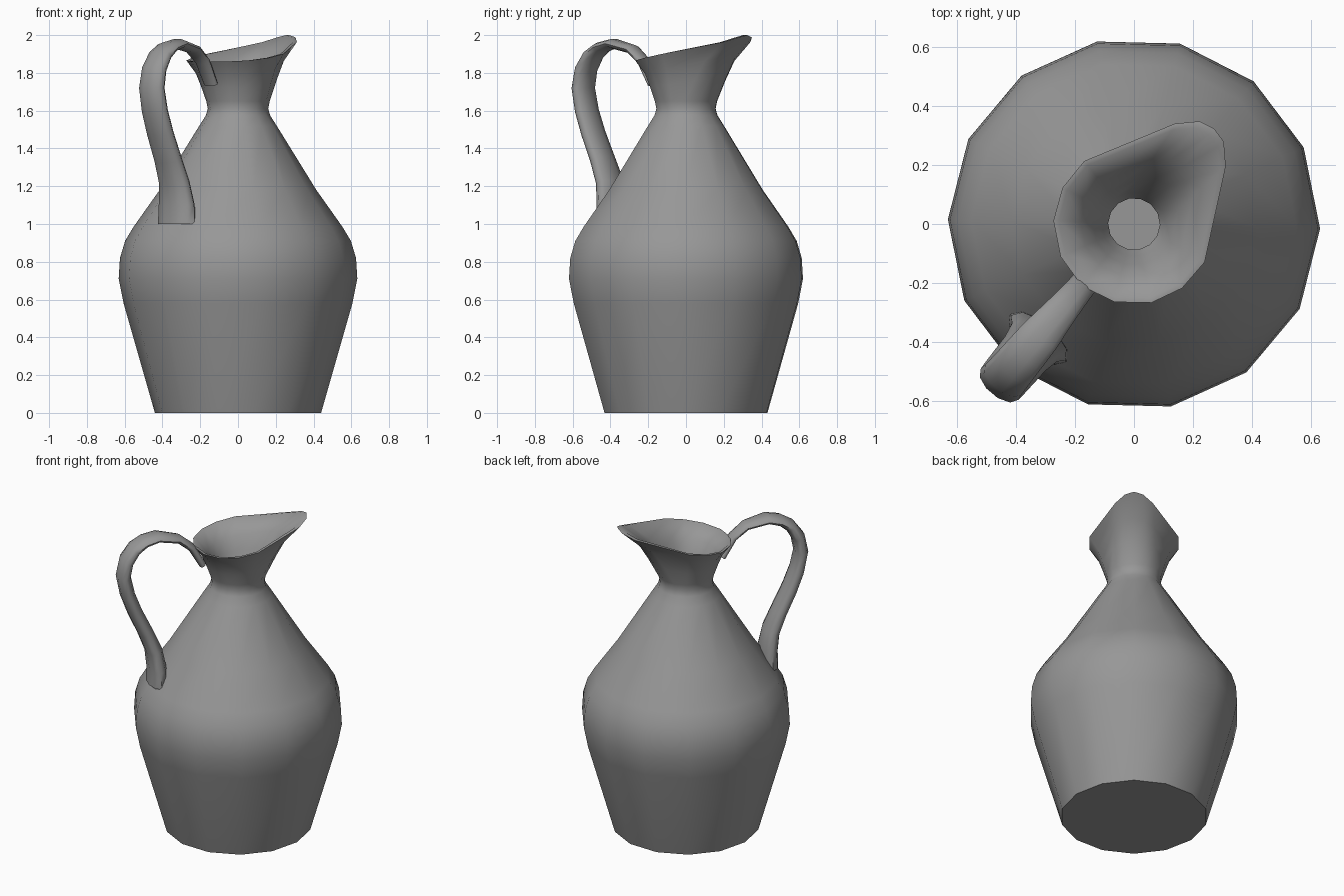
import bpy, bmesh, math
from mathutils import Vector, Matrix

if "Cube" in bpy.data.objects:
    bpy.data.objects.remove(bpy.data.objects["Cube"])

SIDES = 14
AXIS = Matrix.Rotation(math.radians(50), 3, 'Z')   # spout direction

grey = bpy.data.materials.new("dark_grey")
grey.diffuse_color = (.31, .31, .31, 1)
grey.use_nodes = True
grey.node_tree.nodes["Principled BSDF"].inputs["Base Color"].default_value = grey.diffuse_color


def ring(r, z):
    return [Vector((r * math.cos(2 * math.pi * i / SIDES),
                    r * math.sin(2 * math.pi * i / SIDES), z)) for i in range(SIDES)]


def blend(a, b, t_xy, t_z, scale=1.0):
    return [Vector(((p.x + (q.x - p.x) * t_xy) * scale,
                    (p.y + (q.y - p.y) * t_xy) * scale,
                    p.z + (q.z - p.z) * t_z)) for p, q in zip(a, b)]


def loft(name, rings, angle):
    """Skin a list of closed rings and cap both ends."""
    bm = bmesh.new()
    loops = [[bm.verts.new(AXIS @ p) for p in r] for r in rings]
    n = len(rings[0])
    for a, b in zip(loops, loops[1:]):
        for i in range(n):
            j = (i + 1) % n
            bm.faces.new((a[i], a[j], b[j], b[i]))
    bm.faces.new(list(reversed(loops[0])))
    bm.faces.new(loops[-1])
    bmesh.ops.recalc_face_normals(bm, faces=bm.faces[:])
    me = bpy.data.meshes.new(name)
    bm.to_mesh(me)
    bm.free()
    me.materials.append(grey)
    ob = bpy.data.objects.new(name, me)
    bpy.context.collection.objects.link(ob)
    bpy.ops.object.select_all(action='DESELECT')
    ob.select_set(True)
    bpy.context.view_layer.objects.active = ob
    bpy.ops.object.shade_smooth_by_angle(angle=math.radians(angle))
    return ob


# Slanted rim with pinched spout: half outline, mirrored
half = [(.423, 0, 2.0), (.41, .054, 1.988), (.35, .113, 1.963), (.055, .267, 1.90),
        (-.062, .265, 1.88), (-.167, .217, 1.866), (-.245, .12, 1.86), (-.275, 0, 1.86)]
rim = [Vector(p) for p in half] + [Vector((x, -y, z)) for x, y, z in half[-2:0:-1]]

# Body: outer wall up to the rim, then the inner wall down to the floor
outer = [(.44, 0), (.606, .58), (.632, .71), (.625, .82), (.598, .91), (.553, .985),
         (.415, 1.18), (.205, 1.52), (.17, 1.575), (.16, 1.61)]
inner = [(.088, 1.60), (.15, 1.50), (.36, 1.18), (.50, .98), (.585, .80), (.585, .70),
         (.56, .58), (.40, .04)]
neck = ring(.168, 1.65)
neck_in = ring(.11, 1.65)
steps = [(.25, .35), (.52, .68)]
rings = [ring(r, z) for r, z in outer] + [neck]
rings += [blend(neck, rim, a, b) for a, b in steps]
rings += [rim, blend(rim, rim, 0, 0, .935)]
rings += [blend(neck_in, rim, a, b, .93) for a, b in reversed(steps)]
rings += [neck_in] + [ring(r, z) for r, z in inner]
loft("pitcher_body", rings, 50)

# Handle: flattened oval swept along a curved path (u, z, half width, half thickness)
path = [(-.222, 1.74, .045, .022), (-.29, 1.86, .048, .024), (-.37, 1.925, .055, .024),
        (-.50, 1.955, .07, .026), (-.58, 1.935, .074, .03), (-.64, 1.895, .077, .036),
        (-.69, 1.82, .08, .041), (-.71, 1.72, .083, .042), (-.685, 1.60, .085, .043),
        (-.64, 1.48, .087, .044), (-.575, 1.34, .09, .046), (-.525, 1.22, .10, .05),
        (-.505, 1.10, .12, .055), (-.505, 1.0, .125, .058)]
sections = []
for k, (u, z, w, t) in enumerate(path):
    a, b = path[max(k - 1, 0)], path[min(k + 1, len(path) - 1)]
    d = Vector((b[0] - a[0], 0, b[1] - a[1])).normalized()
    side, out = Vector((0, 1, 0)), Vector((-d.z, 0, d.x))
    sections.append([Vector((u, 0, z)) + side * w * math.cos(math.pi * i / 5)
                     + out * t * math.sin(math.pi * i / 5) for i in range(10)])
loft("handle", sections, 70)
